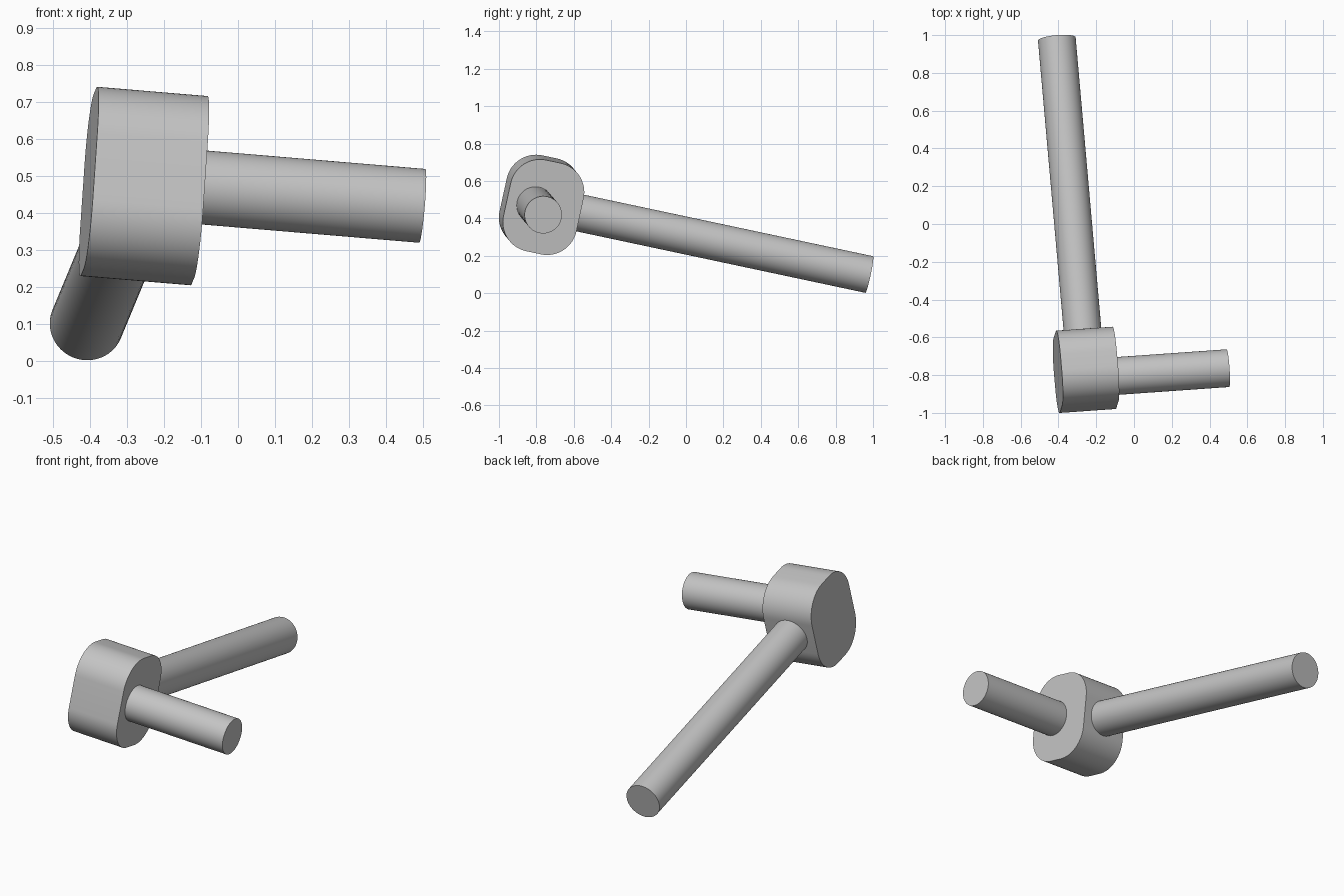
import bpy, bmesh, math
from mathutils import Vector, Matrix

cube = bpy.data.objects.get("Cube")
if cube:
    bpy.data.objects.remove(cube, do_unlink=True)

# Single plain grey
grey = bpy.data.materials.new("plain grey")
grey.use_nodes = True
colour = (0.55, 0.55, 0.55, 1)
grey.diffuse_color = colour
grey.node_tree.nodes["Principled BSDF"].inputs["Base Color"].default_value = colour

# Tilted frame: u along the short rod, v along the long rod, w up the block
u = Vector((0.994, 0.07, -0.0835)).normalized()
v = Vector((-0.083, 0.975, -0.2076))
v = (v - u * v.dot(u)).normalized()
w = u.cross(v)
centre = Vector((-0.254, -0.772, 0.4725))


def rounded_outline(half_a, half_b, radius, steps):
    """Rounded rectangle outline; a circle when all three sizes are equal."""
    points = []
    for quarter, (sa, sb) in enumerate([(1, 1), (-1, 1), (-1, -1), (1, -1)]):
        for i in range(steps + 1):
            t = (quarter + i / steps) * math.pi / 2
            points.append((sa * (half_a - radius) + radius * math.cos(t),
                           sb * (half_b - radius) + radius * math.sin(t)))
    return points


def extrude_part(name, outline, origin, axes, length):
    """Extrude an outline lying in the first two axes along the third."""
    bm = bmesh.new()
    face = bm.faces.new([bm.verts.new((a, b, 0)) for a, b in outline])
    bmesh.ops.remove_doubles(bm, verts=bm.verts[:], dist=0.0001)
    result = bmesh.ops.extrude_face_region(bm, geom=bm.faces[:], use_keep_orig=True)
    top = [g for g in result["geom"] if isinstance(g, bmesh.types.BMVert)]
    bmesh.ops.translate(bm, verts=top, vec=(0, 0, length))
    bmesh.ops.recalc_face_normals(bm, faces=bm.faces[:])
    mesh = bpy.data.meshes.new(name)
    bm.to_mesh(mesh)
    bm.free()
    mesh.materials.append(grey)
    obj = bpy.data.objects.new(name, mesh)
    bpy.context.collection.objects.link(obj)
    obj.matrix_world = Matrix.Translation(origin) @ Matrix(axes).transposed().to_4x4()
    bpy.ops.object.select_all(action="DESELECT")
    obj.select_set(True)
    bpy.context.view_layer.objects.active = obj
    bpy.ops.object.shade_smooth_by_angle(angle=math.radians(30))
    return obj


circle = rounded_outline(0.1, 0.1, 0.1, 16)

# Rounded block joining the rods
extrude_part("block", rounded_outline(0.2, 0.25, 0.16, 16),
             centre - u * 0.15, (v, w, u), 0.3)

# Short rod, set slightly forward of the block's middle
extrude_part("short_rod", circle, centre + u * 0.14 - v * 0.045, (v, w, u), 0.612)

# Long rod from the back of the block
extrude_part("long_rod", circle, centre + v * 0.19, (w, u, v), 1.607)
